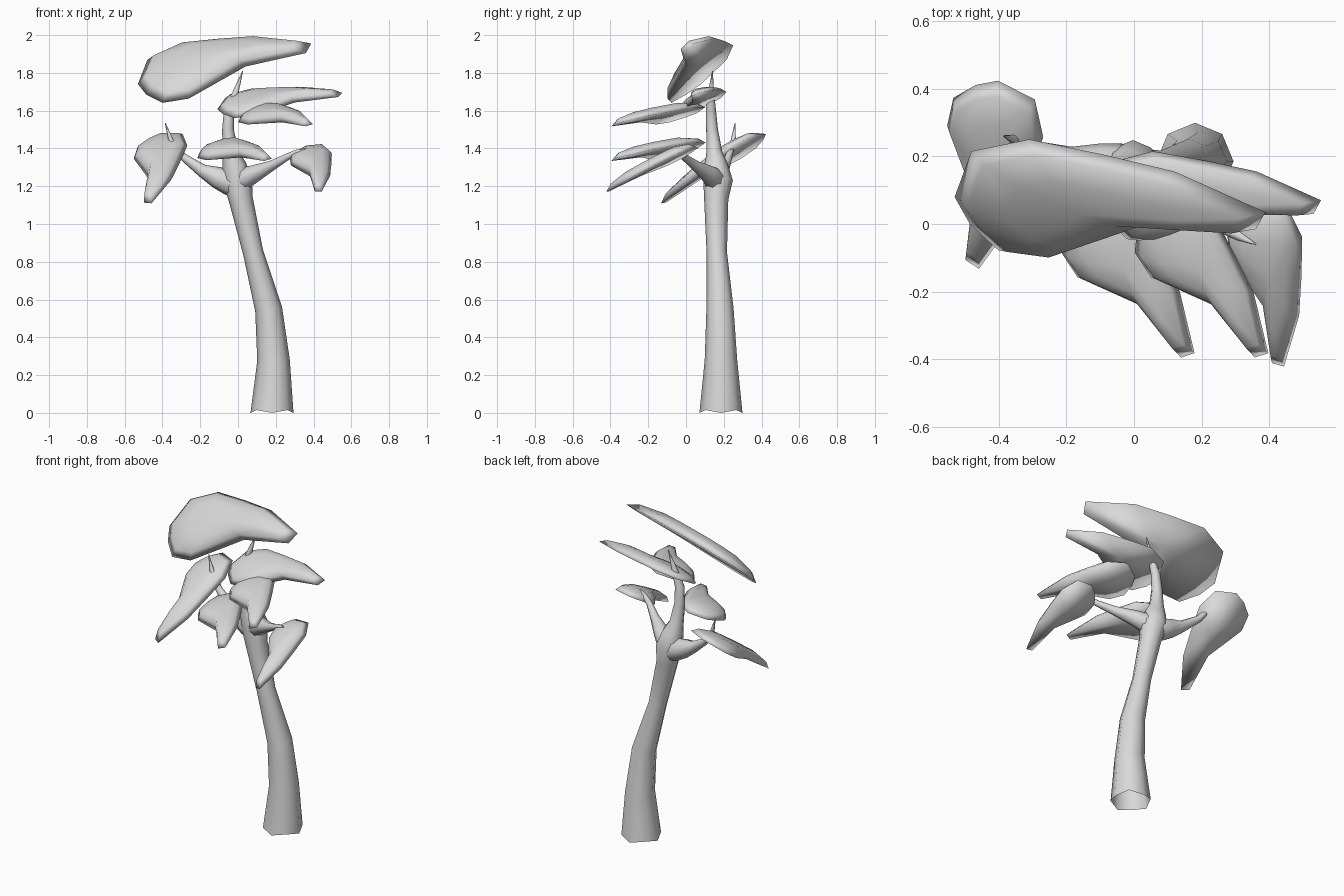
import bpy, bmesh, math
from mathutils import Vector

if "Cube" in bpy.data.objects:
    bpy.data.objects.remove(bpy.data.objects["Cube"])

grey = bpy.data.materials.new("plain grey")
grey.diffuse_color = (0.7, 0.7, 0.7, 1)
grey.use_nodes = True
grey.node_tree.nodes["Principled BSDF"].inputs["Base Color"].default_value = grey.diffuse_color


def finish(bm, name, angle):
    bmesh.ops.recalc_face_normals(bm, faces=bm.faces)
    me = bpy.data.meshes.new(name)
    bm.to_mesh(me)
    bm.free()
    me.materials.append(grey)
    ob = bpy.data.objects.new(name, me)
    bpy.context.collection.objects.link(ob)
    me.shade_smooth()
    if angle < 180:
        me.set_sharp_from_angle(angle=math.radians(angle))
    return ob


def tube(name, path, sides=8):
    """Tapered tube through (x, y, z, radius) points, open at its foot."""
    bm = bmesh.new()
    pts = [Vector(p[:3]) for p in path]
    rings = []
    for i, p in enumerate(pts):
        t = (pts[min(i + 1, len(pts) - 1)] - pts[max(i - 1, 0)]).normalized()
        a = (Vector((0, 1, 0)) - t * t.y).normalized()
        b = a.cross(t)
        ring = []
        for k in range(sides):
            w = 2 * math.pi * k / sides
            q = p + (a * math.cos(w) + b * math.sin(w)) * path[i][3]
            if p.z == 0:  # slightly ragged foot
                q.z = 0.015 * (k % 2)
            ring.append(bm.verts.new(q))
        rings.append(ring)
    for r, s in zip(rings, rings[1:]):
        for k in range(sides):
            j = (k + 1) % sides
            bm.faces.new((r[k], r[j], s[j], s[k]))
    bm.faces.new(rings[-1])
    return finish(bm, name, 65)


# Trunk, running on into the upright middle branch
tube("trunk", [
    (.18, .185, 0, .114), (.188, .185, .28, .086), (.162, .18, .55, .072),
    (.08, .163, .85, .054), (.015, .16, 1.13, .064), (-.003, .17, 1.23, .078),
    (-.02, .158, 1.31, .064), (-.04, .15, 1.38, .042), (-.053, .138, 1.5, .031),
    (-.048, .132, 1.6, .027), (-.015, .132, 1.69, .017), (.025, .14, 1.81, .002)])

# Side branches
tube("left_branch", [
    (.01, .17, 1.19, .05), (-.04, .172, 1.215, .066), (-.11, .18, 1.247, .058),
    (-.19, .195, 1.283, .034), (-.29, .225, 1.355, .02),
    (-.355, .25, 1.44, .014), (-.385, .26, 1.535, .002)])
tube("right_branch", [
    (-.01, .165, 1.22, .05), (.03, .148, 1.24, .06), (.09, .115, 1.268, .046),
    (.18, .05, 1.31, .027), (.26, -.01, 1.355, .018), (.31, -.035, 1.38, .014),
    (.36, -.06, 1.40, .002)])

# Curved leaf outline, shared by all leaves
OUTLINE = [(-.53, .08), (-.485, 0), (-.4, -.078), (-.26, -.097), (.04, .005),
           (.36, -.015), (.388, .035), (.12, .155), (-.09, .205),
           (-.31, .25), (-.48, .215)]
TIP, SIDE_A, SIDE_B = (Vector(p) for p in ((.372, .01), (-.26, -.097), (-.31, .25)))


def leaf(name, tip, side_a, side_b, height):
    """Domed leaf, placed by its tip and its two widest side points."""
    tip, side_a, side_b = Vector(tip), Vector(side_a), Vector(side_b)
    u, v = TIP - SIDE_A, SIDE_B - SIDE_A
    det = u.x * v.y - u.y * v.x
    normal = (tip - side_a).cross(side_b - side_a).normalized()

    def place(p, h):
        d = p - SIDE_A
        a = (d.x * v.y - d.y * v.x) / det
        b = (u.x * d.y - u.y * d.x) / det
        return side_a + (tip - side_a) * a + (side_b - side_a) * b + normal * h

    bm = bmesh.new()
    mid = Vector((-.14, .075))
    rows = []
    for scale, h in ((1, 0), (.87, .52), (.55, .92)):
        rows.append([bm.verts.new(place(mid.lerp(Vector(p), scale), h * height))
                     for p in OUTLINE])
    top = bm.verts.new(place(mid, height))
    n = len(OUTLINE)
    for k in range(n):
        j = (k + 1) % n
        for r, s in zip(rows, rows[1:]):
            bm.faces.new((r[k], r[j], s[j], s[k]))
        bm.faces.new((rows[-1][k], rows[-1][j], top))
    # Underside
    base = bm.verts.new(place(mid, 0))
    for k in range(n):
        bm.faces.new((rows[0][(k + 1) % n], rows[0][k], base))
    return finish(bm, name, 180)


# Leaves: tip, widest point on each side, dome height
leaf("top_leaf", (.372, .01, 1.93), (-.26, -.097, 1.664), (-.31, .25, 1.946), .074)
leaf("upper_leaf", (.54, .05, 1.683), (.08, -.055, 1.57), (.055, .215, 1.698), .052)
leaf("front_upper_leaf", (.376, -.387, 1.523), (.05, -.157, 1.527), (.226, .042, 1.618), .054)
leaf("front_lower_leaf", (.158, -.387, 1.34), (-.167, -.157, 1.338), (.009, .045, 1.433), .056)
leaf("right_leaf", (.425, -.415, 1.172), (.28, -.094, 1.31), (.497, -.038, 1.375), .055)
leaf("left_leaf", (-.478, -.118, 1.112), (-.552, .29, 1.345), (-.268, .257, 1.415), .058)
